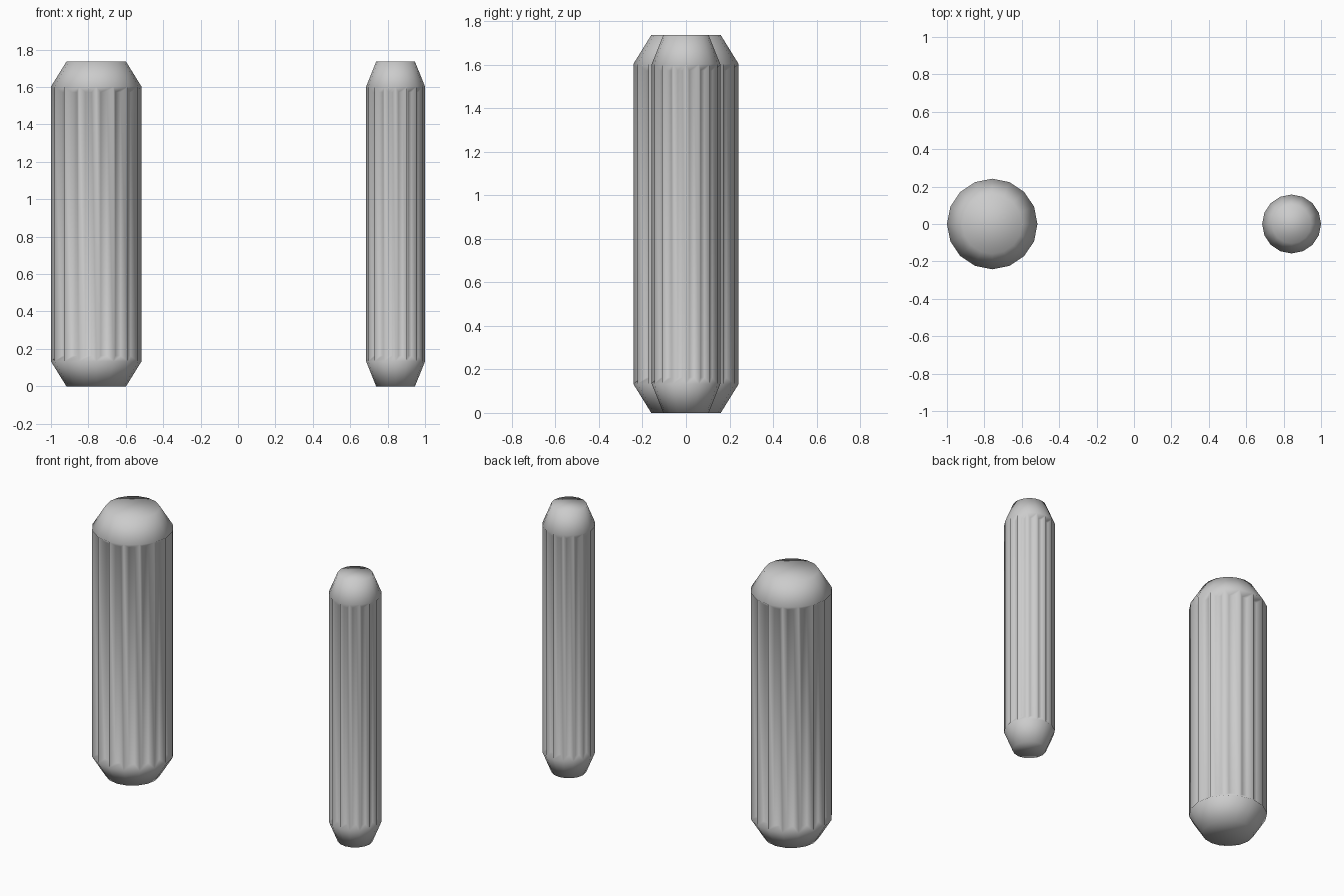
import bpy
import bmesh
from math import cos, sin, tau
from mathutils import Vector

cube = bpy.data.objects.get("Cube")
if cube:
    bpy.data.objects.remove(cube, do_unlink=True)

SIDES = 16
HEIGHT = 1.735
CHAMFER = 0.133
WIDE_RADIUS = 0.242


def make_dowel(name, x, radius):
    """Fluted pin with chamfered ends; narrower pins are thinned in x and y only."""
    bm = bmesh.new()
    end_radius = WIDE_RADIUS * 0.66
    profile = [(end_radius, 0), (WIDE_RADIUS, CHAMFER),
               (WIDE_RADIUS, HEIGHT - CHAMFER), (end_radius, HEIGHT)]
    rings = [[bm.verts.new((r * cos(tau * i / SIDES), r * sin(tau * i / SIDES), z))
              for i in range(SIDES)] for r, z in profile]

    # Chamfers, shaft and flat ends
    bands = []
    for low, high in zip(rings, rings[1:]):
        bands.append([bm.faces.new((low[i], low[(i + 1) % SIDES],
                                    high[(i + 1) % SIDES], high[i]))
                      for i in range(SIDES)])
    bm.faces.new(list(reversed(rings[0])))
    bm.faces.new(rings[-1])
    bm.normal_update()

    # Flutes sunk into each side of the shaft
    bmesh.ops.inset_individual(bm, faces=bands[1], thickness=0.03,
                               depth=-0.028, use_even_offset=True)

    thin = radius / WIDE_RADIUS
    bmesh.ops.scale(bm, vec=Vector((thin, thin, 1)), verts=bm.verts)
    for face in bm.faces:
        face.smooth = True

    mesh = bpy.data.meshes.new(name)
    bm.to_mesh(mesh)
    bm.free()
    dowel = bpy.data.objects.new(name, mesh)
    dowel.location.x = x
    bpy.context.collection.objects.link(dowel)


make_dowel("wide_dowel", -0.758, WIDE_RADIUS)
make_dowel("narrow_dowel", 0.8425, 0.1575)
